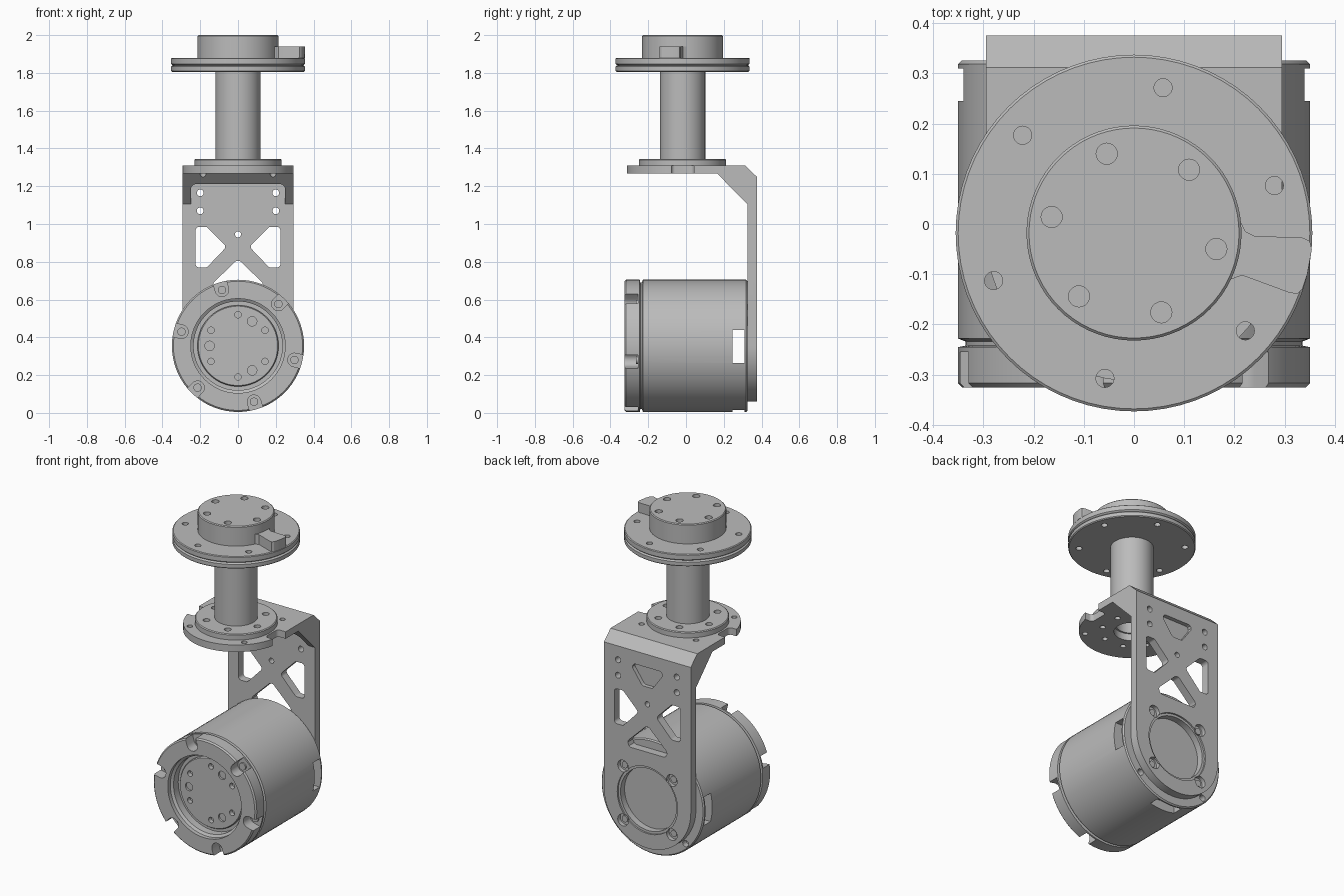
import bpy, bmesh
from math import pi, cos, sin, radians
from mathutils import Vector

if "Cube" in bpy.data.objects:
    bpy.data.objects.remove(bpy.data.objects["Cube"], do_unlink=True)

grey = bpy.data.materials.new("machined_grey")
grey.use_nodes = True
colour = (0.5, 0.5, 0.5, 1)
grey.diffuse_color = colour
grey.node_tree.nodes["Principled BSDF"].inputs["Base Color"].default_value = colour

MZ = 0.355    # motor axis height
SY = -0.018   # shaft axis depth
AXES = {"X": lambda a, b, t: (t, a, b),
        "Y": lambda a, b, t: (a, t, b),
        "Z": lambda a, b, t: (a, b, t)}


def to_object(bm, name):
    bmesh.ops.recalc_face_normals(bm, faces=bm.faces)
    mesh = bpy.data.meshes.new(name)
    bm.to_mesh(mesh)
    bm.free()
    mesh.materials.append(grey)
    ob = bpy.data.objects.new(name, mesh)
    bpy.context.collection.objects.link(ob)
    return ob


def prism(name, axis, outline, t0, t1):
    """Extrude a 2D outline along an axis."""
    bm = bmesh.new()
    lo, hi = ([bm.verts.new(AXES[axis](a, b, t)) for a, b in outline] for t in (t0, t1))
    bm.faces.new(lo)
    bm.faces.new(hi)
    for i in range(len(lo)):
        bm.faces.new((lo[i - 1], lo[i], hi[i], hi[i - 1]))
    return to_object(bm, name)


def circle(a, b, r, n=20):
    return [(a + r * cos(2 * pi * i / n), b + r * sin(2 * pi * i / n)) for i in range(n)]


def box(a0, a1, b0, b1):
    return [(a0, b0), (a1, b0), (a1, b1), (a0, b1)]


def rounded(points, r, n=5):
    """Fillet every corner of an outline."""
    out = []
    for i, p in enumerate(points):
        p = Vector(p)
        u = (Vector(points[i - 1]) - p).normalized()
        v = (Vector(points[(i + 1) % len(points)]) - p).normalized()
        half = u.angle(v) / 2
        d = r * cos(half) / sin(half)
        centre = p + (u + v).normalized() * (r / sin(half))
        start, end = p + u * d - centre, p + v * d - centre
        for k in range(n + 1):
            out.append(tuple(centre + start.lerp(end, k / n).normalized() * r))
    return out


def ring(a, b, radius, count, offset):
    """Evenly spaced points on a circle, offset in degrees."""
    return [(a + radius * cos(radians(offset) + 2 * pi * i / count),
             b + radius * sin(radians(offset) + 2 * pi * i / count)) for i in range(count)]


def lathe(name, axis, a, b, profile, n=72):
    """Spin a (radius, position) profile; end points lie on the axis."""
    bm = bmesh.new()
    rows = []
    for r, t in profile:
        rows.append([bm.verts.new(AXES[axis](p, q, t)) for p, q in
                     (circle(a, b, r, n) if r else [(a, b)])])
    for lo, hi in zip(rows, rows[1:]):
        for i in range(n):
            face = [lo[i - 1], lo[i]] if len(lo) > 1 else [lo[0]]
            face += [hi[i], hi[i - 1]] if len(hi) > 1 else [hi[0]]
            bm.faces.new(face)
    return to_object(bm, name)


def carve(target, axis, outline, t0, t1, mode="DIFFERENCE"):
    tool = prism("cutter", axis, outline, t0, t1)
    tool.hide_render = True
    mod = target.modifiers.new("carve", "BOOLEAN")
    mod.operation, mod.solver, mod.object = mode, "EXACT", tool
    bpy.context.view_layer.objects.active = target
    bpy.ops.object.modifier_apply(modifier=mod.name)
    bpy.data.objects.remove(tool, do_unlink=True)


def drill(target, axis, centres, r, t0, t1):
    for a, b in centres:
        carve(target, axis, circle(a, b, r), t0, t1)


# Motor: body, groove, front ring and recessed face
motor = lathe("motor", "Y", 0, MZ, [
    (0, -0.262), (0.21, -0.262), (0.215, -0.255), (0.215, -0.245), (0.235, -0.245),
    (0.235, -0.29), (0.25, -0.3), (0.25, -0.325), (0.342, -0.325), (0.35, -0.317),
    (0.35, -0.245), (0.335, -0.242), (0.335, -0.234), (0.35, -0.228),
    (0.35, 0.318), (0.343, 0.325), (0, 0.325)])
drill(motor, "Y", ring(0, MZ, 0.165, 6, 30), 0.017, -0.4, -0.235)
drill(motor, "Y", ring(0, MZ, 0.15, 3, 60), 0.025, -0.4, -0.25)

# Open-sided bolt pockets around the front ring, each with a bolt head
for k in range(6):
    ang = radians(-14 + 60 * k)
    out, side = Vector((cos(ang), sin(ang))), Vector((-sin(ang), cos(ang)))
    c = Vector((0, MZ)) + out * 0.308
    arc = [c + side * 0.036 * cos(t * pi / 8) - out * 0.036 * sin(t * pi / 8) for t in range(9)]
    slot = [c + out * 0.1 + side * 0.036] + arc + [c + out * 0.1 - side * 0.036]
    carve(motor, "Y", [tuple(p) for p in slot], -0.4, -0.255)
    prism("ring_bolt", "Y", circle(c.x, c.y, 0.022), -0.265, -0.25)

# Cable slots near the motor's back, and rim holes
carve(motor, "X", box(0.245, 0.31, 0.265, 0.44), -0.5, 0.5)
carve(motor, "Z", box(-0.085, 0.085, 0.245, 0.31), -0.1, 0.06)
drill(motor, "Y", [(s * 0.225, MZ - 0.225) for s in (-1, 1)], 0.02, 0.29, 0.4)

# Bracket: side profile trimmed to round ends
W = 0.295
bracket = prism("bracket", "X", [(0.325, 0.05), (0.375, 0.05), (0.375, 1.25), (0.312, 1.31),
                                 (-0.33, 1.31), (-0.33, 1.267), (0.165, 1.267),
                                 (0.325, 1.105)], -0.31, 0.31)
half = [(W * cos(pi * i / 32), W * sin(pi * i / 32)) for i in range(33)]
carve(bracket, "Y", [(W, 1.5)] + [(x, MZ - z) for x, z in half] + [(-W, 1.5)],
      -0.5, 0.5, "INTERSECT")
carve(bracket, "Z", [(W, 0.5)] + [(x, SY - y) for x, y in half] + [(-W, 0.5)],
      -0.1, 1.5, "INTERSECT")

# Pocket between the gussets
carve(bracket, "Y", rounded(box(-0.25, 0.25, 0.9, 1.212), 0.03), 0, 0.325)

# Back plate windows, blind pocket, screw holes and motor opening
window = [(0.225, 0.985), (0.165, 0.985), (0.06, 0.88), (0.165, 0.77), (0.225, 0.77)]
for s in (-1, 1):
    carve(bracket, "Y", rounded([(s * x, z) for x, z in window], 0.02), 0.3, 0.4)
    drill(bracket, "Y", [(s * 0.2, 1.165), (s * 0.2, 1.07)], 0.018, 0.3, 0.4)
carve(bracket, "Y", rounded([(-0.17, 0.65), (0.17, 0.65), (0, 0.815)], 0.025), 0.3, 0.4)
carve(bracket, "Y", rounded([(-0.12, 1.17), (0.12, 1.17), (0.035, 1.05), (-0.035, 1.05)],
                            0.02), 0.35, 0.4)
drill(bracket, "Y", [(0, 0.945)], 0.016, 0.3, 0.4)
carve(bracket, "Y", circle(0, MZ, 0.19, 56), 0.3, 0.4)
carve(bracket, "Y", circle(0, MZ, 0.205, 56), 0.365, 0.4)
for x, z in ring(0, MZ, 0.235, 4, 45):
    carve(bracket, "Y", circle(x, z, 0.036), 0.35, 0.4)
    prism("bracket_screw", "Y", circle(x, z, 0.02), 0.345, 0.358)

# Mounting disc of the bracket: bore, bolt holes and side notches
carve(bracket, "Z", circle(0, SY, 0.1, 48), 1.2, 1.4)
drill(bracket, "Z", ring(0, SY, 0.17, 8, 22), 0.016, 1.2, 1.4)
drill(bracket, "Z", ring(0, SY, 0.262, 4, 45), 0.016, 1.2, 1.4)
for s in (-1, 1):
    carve(bracket, "Z", rounded([(s * 0.24, SY - 0.06), (s * 0.4, SY - 0.06),
                                 (s * 0.4, SY + 0.06), (s * 0.24, SY + 0.06)], 0.02), 1.2, 1.4)

# Shaft with its foot flange, hollow from below
shaft = lathe("shaft", "Z", 0, SY, [
    (0, 1.4), (0.09, 1.4), (0.09, 1.31), (0.23, 1.31), (0.23, 1.34), (0.225, 1.345),
    (0.12, 1.345), (0.12, 1.808), (0, 1.808)])
drill(shaft, "Z", ring(0, SY, 0.17, 6, -11), 0.02, 1.325, 1.4)

# Upper flange, two plates parted by a groove
flange = lathe("upper_flange", "Z", 0, SY, [
    (0, 1.806), (0.35, 1.806), (0.355, 1.811), (0.355, 1.833), (0.35, 1.838), (0.345, 1.84),
    (0.35, 1.843), (0.355, 1.848), (0.355, 1.876), (0.35, 1.88), (0, 1.88)])
drill(flange, "Z", ring(0, SY, 0.295, 6, 18.7), 0.018, 1.7, 2)

# Hub with bolt holes
hub = lathe("hub", "Z", 0, SY, [(0, 1.878), (0.214, 1.878), (0.214, 1.995), (0.209, 2), (0, 2)])
drill(hub, "Z", ring(0, SY, 0.167, 6, -11), 0.021, 1.975, 2.1)

# Side tab reaching from the hub to the flange rim
prism("hub_tab", "Z", [(0.18, 0.02), (0.212, 0.005), (0.222, -0.015), (0.24, -0.024),
                       (0.335, -0.027), (0.35, -0.034), (0.354, -0.05), (0.345, -0.1),
                       (0.335, -0.13), (0.325, -0.139), (0.31, -0.137), (0.215, -0.102),
                       (0.18, -0.115)], 1.878, 1.94)

# Smooth round walls, keep machined edges crisp
bpy.ops.object.select_all(action="DESELECT")
for ob in bpy.context.collection.objects:
    if ob.type == "MESH" and ob.data.materials and ob.data.materials[0] == grey:
        ob.select_set(True)
        bpy.context.view_layer.objects.active = ob
bpy.ops.object.shade_smooth_by_angle(angle=radians(25))
